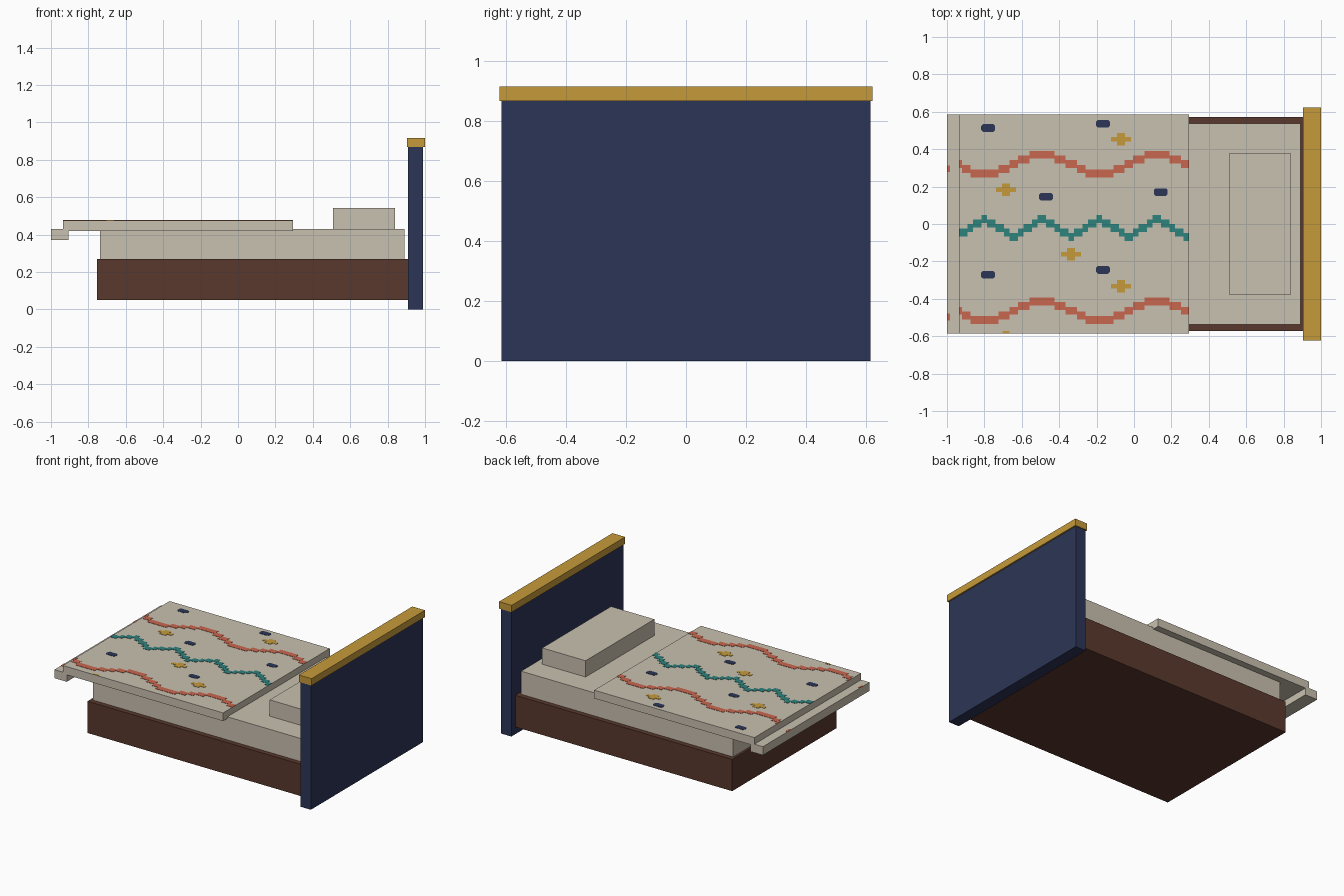
import bpy, bmesh, math
from mathutils import Matrix, Vector

if "Cube" in bpy.data.objects:
    bpy.data.objects.remove(bpy.data.objects["Cube"])


def material(name, rgb):
    m = bpy.data.materials.new(name)
    lin = [((c / 255 + 0.055) / 1.055) ** 2.4 for c in rgb]
    m.diffuse_color = (*lin, 1)
    m.use_nodes = True
    m.node_tree.nodes["Principled BSDF"].inputs["Base Color"].default_value = m.diffuse_color
    return m


CREAM = material("cream linen", (201, 193, 177))
BROWN = material("dark brown wood", (90, 57, 45))
NAVY = material("navy", (44, 53, 86))
GOLD = material("gold", (198, 154, 58))
CORAL = material("coral", (201, 103, 78))
TEAL = material("teal", (46, 130, 125))


def finish(name, bm, mat):
    mesh = bpy.data.meshes.new(name)
    bm.to_mesh(mesh)
    bm.free()
    mesh.materials.append(mat)
    obj = bpy.data.objects.new(name, mesh)
    bpy.context.collection.objects.link(obj)
    return obj


def add_box(bm, x0, x1, y0, y1, z0, z1):
    mid = Vector(((x0 + x1) / 2, (y0 + y1) / 2, (z0 + z1) / 2))
    size = Matrix.Diagonal((x1 - x0, y1 - y0, z1 - z0, 1))
    bmesh.ops.create_cube(bm, size=1, matrix=Matrix.Translation(mid) @ size)


def box(name, x0, x1, half_y, z0, z1, mat):
    bm = bmesh.new()
    add_box(bm, x0, x1, -half_y, half_y, z0, z1)
    return finish(name, bm, mat)


# Main bed parts
box("bed_frame", -0.755, 0.912, 0.572, 0.05, 0.27, BROWN)
box("mattress", -0.738, 0.89, 0.538, 0.265, 0.43, CREAM)
box("pillow", 0.507, 0.84, 0.377, 0.425, 0.543, CREAM)
box("headboard", 0.91, 0.99, 0.615, 0.0, 0.87, NAVY)
box("headboard_cap", 0.903, 1.0, 0.622, 0.867, 0.915, GOLD)

# Blanket with its overhanging foot fold
X0, X1, HALF, TOP = -0.935, 0.295, 0.585, 0.475
box("blanket", X0, X1, HALF, 0.418, TOP, CREAM)
box("blanket_fold", -1.0, -0.905, HALF, 0.37, 0.429, CREAM)


# Woven stripes: stepped waves made of columns snapped to weave rows
def stripe(name, y_mid, amp, period, wave, mat):
    bm = bmesh.new()
    n = 82
    w = (X1 - X0) / n
    row = amp / 2
    runs = []
    for i in range(n):
        x = X0 + (i + 0.5) * w
        y = y_mid + row * round(amp * wave((x + 0.49) / period) / row)
        if runs and abs(runs[-1][2] - y) < 1e-6:
            runs[-1][1] = x + w / 2
        else:
            runs.append([x - w / 2, x + w / 2, y])
    for a, b, y in runs:
        add_box(bm, a, b, y - 0.021, y + 0.021, TOP - 0.002, TOP + 0.002)
    finish(name, bm, mat)


def sine(t):
    return math.cos(2 * math.pi * t)


def zigzag(t):
    return 1 - 4 * abs(t - round(t))


stripe("coral_stripe_left", 0.32, 0.05, 0.615, sine, CORAL)
stripe("coral_stripe_right", -0.464, 0.05, 0.615, sine, CORAL)
stripe("teal_zigzag", -0.022, 0.048, 0.3075, zigzag, TEAL)

# Coral ends showing on the fold
bm = bmesh.new()
for y in (0.295, -0.497):
    add_box(bm, -1.0, -0.985, y - 0.018, y + 0.018, 0.427, 0.431)
finish("coral_fold_ends", bm, CORAL)

# Navy dashes with clipped corners
bm = bmesh.new()
for x, y in ((-0.78, 0.513), (-0.166, 0.536), (-0.47, 0.146),
             (0.143, 0.17), (-0.78, -0.271), (-0.166, -0.245)):
    hx, hy, c, z = 0.037, 0.021, 0.01, TOP + 0.002
    pts = []
    for sx, sy in ((1, 1), (-1, 1), (-1, -1), (1, -1)):
        pair = [(sx * hx, sy * (hy - c)), (sx * (hx - c), sy * hy)]
        pts += pair if sx * sy > 0 else pair[::-1]
    face = bm.faces.new([bm.verts.new((x + px, y + py, z)) for px, py in pts])
    ext = bmesh.ops.extrude_face_region(bm, geom=[face])
    verts = [v for v in ext["geom"] if isinstance(v, bmesh.types.BMVert)]
    bmesh.ops.translate(bm, verts=verts, vec=(0, 0, -0.004))
bmesh.ops.recalc_face_normals(bm, faces=bm.faces)
finish("navy_dashes", bm, NAVY)

# Gold crosses, the last one cut off by the blanket edge
bm = bmesh.new()
for x, y in ((-0.069, 0.453), (-0.684, 0.183), (-0.337, -0.161), (-0.069, -0.332)):
    add_box(bm, x - 0.053, x + 0.053, y - 0.012, y + 0.012, TOP - 0.002, TOP + 0.002)
    for s in (-1, 1):
        add_box(bm, x - 0.022, x + 0.022, y + s * 0.0225 - 0.0105,
                y + s * 0.0225 + 0.0105, TOP - 0.002, TOP + 0.002)
add_box(bm, -0.702, -0.666, -HALF, -0.571, TOP - 0.002, TOP + 0.002)
finish("gold_crosses", bm, GOLD)
